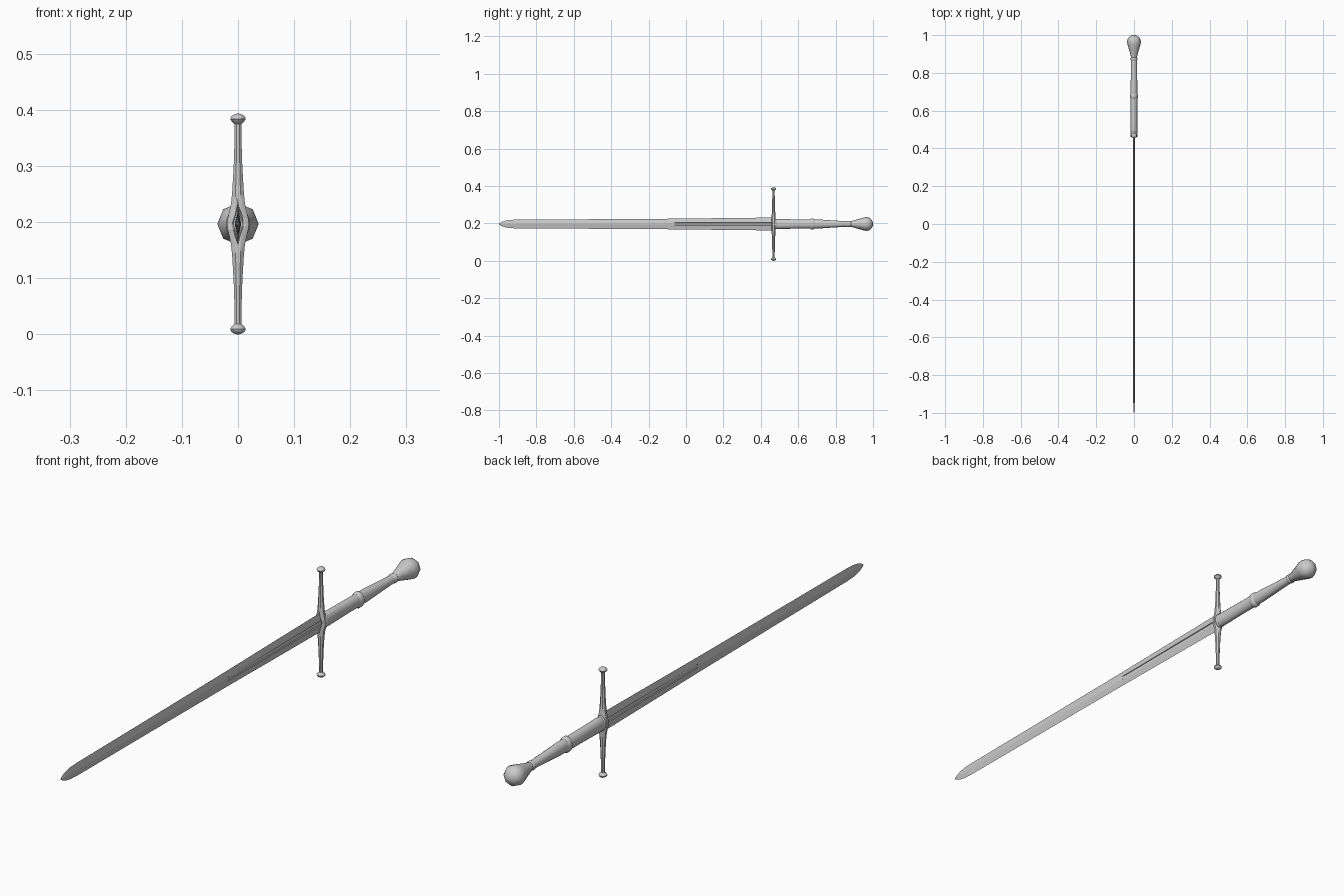
import bpy, bmesh
from math import sin, cos, pi
from mathutils import Vector

if "Cube" in bpy.data.objects:
    bpy.data.objects.remove(bpy.data.objects["Cube"])

CZ = 0.1965   # height of the sword's long axis
GY = 0.468    # guard position along y


def skin(name, rings, angle=35):
    """Bridge equal-sized rings of points into a closed, capped solid."""
    bm = bmesh.new()
    vs = [[bm.verts.new(p) for p in r] for r in rings]
    n = len(vs[0])
    for a, b in zip(vs, vs[1:]):
        for i in range(n):
            j = (i + 1) % n
            bm.faces.new((a[i], a[j], b[j], b[i]))
    bm.faces.new(vs[0])
    bm.faces.new(vs[-1])
    bmesh.ops.recalc_face_normals(bm, faces=bm.faces)
    me = bpy.data.meshes.new(name)
    bm.to_mesh(me)
    bm.free()
    ob = bpy.data.objects.new(name, me)
    bpy.context.collection.objects.link(ob)
    bpy.ops.object.select_all(action='DESELECT')
    ob.select_set(True)
    bpy.context.view_layer.objects.active = ob
    bpy.ops.object.shade_smooth_by_angle(angle=angle * pi / 180)
    return ob


def loft_y(name, stations, n, angle=35):
    """Elliptical sections (y, half width x, half height z) along y."""
    return skin(name, [[Vector((rx * cos(2 * pi * i / n), y, CZ + rz * sin(2 * pi * i / n)))
                        for i in range(n)] for y, rx, rz in stations], angle)


# Blade: diamond section with a sunken fuller near the guard
def blade_ring(y, w, t, dug):
    f = 0.24 * w
    surf = lambda z: t * (1 - z / w)
    floor = 0.0022
    half = [(0, w), (surf(f), f)]
    for z in (f * 0.8, 0):
        half.append((floor if dug else surf(z), z))
    upper = half + [(x, -z) for x, z in half[-2::-1]]
    loop = upper + [(-x, z) for x, z in upper[-2:0:-1]]
    return [Vector((x, y, CZ + z)) for x, z in loop]


blade = [(0.474, .0345, .0065, 1), (0.2, .0315, .0062, 1), (-0.05, .0285, .0058, 1),
         (-0.062, .0283, .0058, 0), (-0.5, .0255, .0052, 0), (-0.91, .0235, .0045, 0),
         (-0.945, .0215, .004, 0), (-0.97, .017, .0035, 0), (-0.988, .010, .0025, 0),
         (-0.997, .004, .0015, 0), (-1.0, .001, .0006, 0)]
skin("blade", [blade_ring(*s) for s in blade], 20)

# Crossguard: half profile (distance from centre, half width x, half depth y), mirrored
half = [(0, .0195, .0115), (.010, .0185, .0115), (.022, .0155, .011), (.036, .0125, .0105),
        (.055, .0105, .0095), (.10, .0078, .0078), (.15, .0062, .0065), (.178, .0058, .006),
        (.182, .0105, .0105), (.187, .0138, .0138), (.191, .0125, .0125),
        (.1945, .0085, .0085), (.1965, .003, .003)]
stations = [(-d, a, b) for d, a, b in half[:0:-1]] + half
guard = skin("crossguard", [[Vector((a * cos(pi / 8 + pi * i / 4) / cos(pi / 8),
                                     GY + b * sin(pi / 8 + pi * i / 4) / cos(pi / 8), CZ + d))
                             for i in range(8)] for d, a, b in stations], 40)

# Pointed recess in the guard around the blade root
cutter = loft_y("recess_cutter", [(GY - .03, .0145, .041), (GY - .001, .0085, .034)], 4)
cutter.hide_render = True
cutter.hide_viewport = True
cut = guard.modifiers.new("recess", 'BOOLEAN')
cut.object = cutter
cut.operation = 'DIFFERENCE'

# Grip with collars at both ends and a middle ring
loft_y("grip", [(0.472, .0165, .024), (0.49, .018, .0265), (0.53, .0175, .026),
                (0.60, .018, .0245), (0.66, .0185, .024), (0.72, .018, .0235),
                (0.80, .0165, .018), (0.885, .0145, .0135)], 16)


def collar(name, y, rx, rz, h):
    loft_y(name, [(y - h, rx * .85, rz * .85), (y - h * .5, rx, rz),
                  (y + h * .5, rx, rz), (y + h, rx * .85, rz * .85)], 16, 50)


collar("lower_collar", 0.481, .0185, .0275, .007)
collar("middle_ring", 0.676, .0215, .0285, .012)
collar("upper_collar", 0.874, .0175, .0165, .008)

# Pommel: flared eight-sided knob with a domed end
loft_y("pommel", [(y, r, r) for y, r in
                  [(0.878, .0145), (0.89, .017), (0.92, .0255), (0.95, .0345), (0.966, .037),
                   (0.980, .0335), (0.990, .026), (0.997, .015), (1.0, .004)]], 8, 50)
